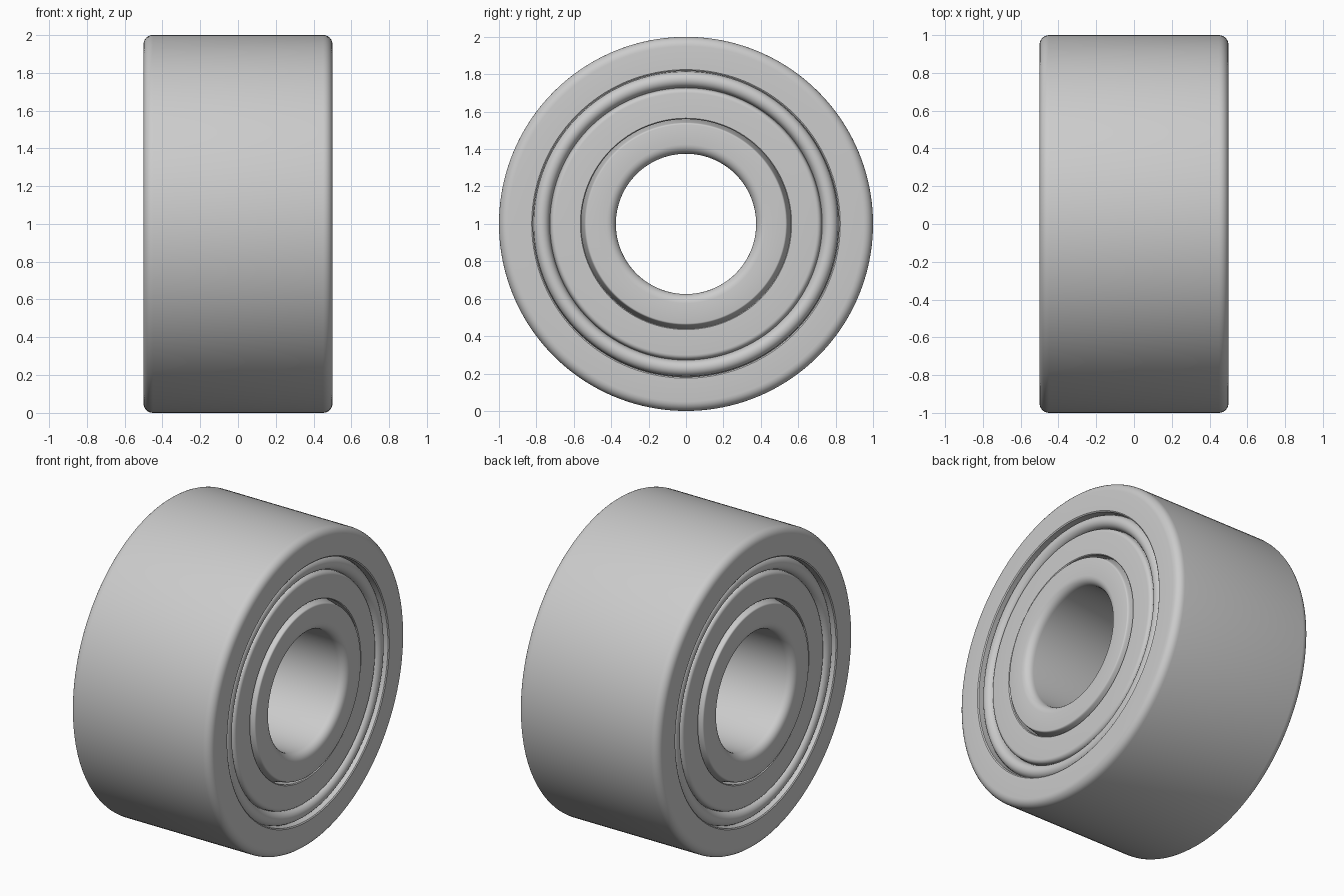
import bpy, bmesh
from math import sin, cos, pi, radians

if "Cube" in bpy.data.objects:
    bpy.data.objects.remove(bpy.data.objects["Cube"])

SEGMENTS = 160


def arc(x, r, radius, start, end, steps=6):
    """Points (x, r) on an arc; angle 0 points along +x, 90 points outward."""
    return [(x + radius * cos(radians(start + (end - start) * i / steps)),
             r + radius * sin(radians(start + (end - start) * i / steps)))
            for i in range(steps + 1)]


def mirrored(half):
    """Close a half profile (x > 0) with its mirror image."""
    return half + [(-x, r) for x, r in reversed(half)]


def lathe(name, profile):
    """Spin a closed (x, r) profile around the x axis at height z = 1."""
    bm = bmesh.new()
    rings = []
    for s in range(SEGMENTS):
        a = 2 * pi * s / SEGMENTS
        rings.append([bm.verts.new((x, r * cos(a), 1 + r * sin(a))) for x, r in profile])
    n = len(profile)
    for s in range(SEGMENTS):
        here, there = rings[s], rings[(s + 1) % SEGMENTS]
        for i in range(n):
            j = (i + 1) % n
            bm.faces.new((here[i], here[j], there[j], there[i]))
    bmesh.ops.recalc_face_normals(bm, faces=bm.faces)
    mesh = bpy.data.meshes.new(name)
    bm.to_mesh(mesh)
    bm.free()
    obj = bpy.data.objects.new(name, mesh)
    bpy.context.collection.objects.link(obj)
    bpy.ops.object.select_all(action='DESELECT')
    obj.select_set(True)
    bpy.context.view_layer.objects.active = obj
    bpy.ops.object.shade_smooth_by_angle(angle=radians(35))
    return obj


# Outer ring: rounded rim, straight inner wall
lathe("outer_ring", mirrored(
    arc(0.45, 0.95, 0.05, 90, 0) + [(0.5, 0.825), (0.495, 0.818), (0.40, 0.818)]))

# Inner ring: rounded bore, sloped outer shoulder
lathe("inner_ring", mirrored(
    [(0.40, 0.562), (0.485, 0.543)] + arc(0.49, 0.531, 0.01, 70, 0, 3)
    + arc(0.45, 0.425, 0.05, 0, -90)))

# Shields: rounded bead, groove, then a raised flat disc with a soft outer edge
shield = ([(0.40, 0.818), (0.455, 0.814)]
          + arc(0.445, 0.772, 0.042, 75, -75, 10)
          + [(0.445, 0.728)]
          + arc(0.455, 0.700, 0.025, 90, 0)
          + [(0.48, 0.565), (0.475, 0.560), (0.40, 0.560)])
for side, sign in (("right", 1), ("left", -1)):
    lathe("shield_" + side, [(sign * x, r) for x, r in shield])
